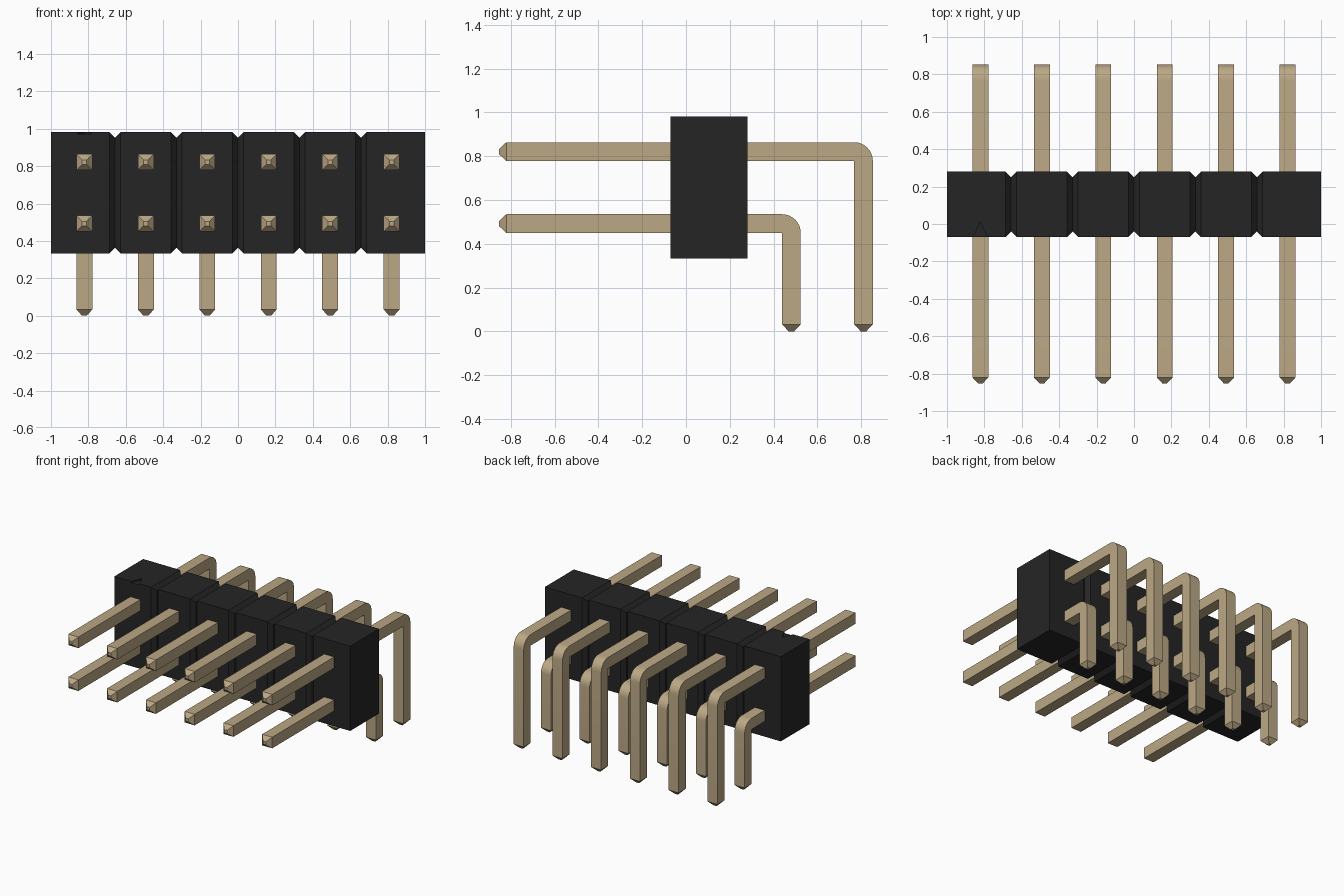
import bpy, bmesh, math

if "Cube" in bpy.data.objects:
    bpy.data.objects.remove(bpy.data.objects["Cube"])

PITCH = 0.3286      # pin spacing
H = 0.0425          # half pin width
TIP = 0.012         # half width of pin tip
TAPER = 0.033       # length of the pointed ends


def material(name, rgb):
    m = bpy.data.materials.new(name)
    m.diffuse_color = (*rgb, 1)
    m.use_nodes = True
    m.node_tree.nodes["Principled BSDF"].inputs["Base Color"].default_value = m.diffuse_color
    return m


BLACK = material("black plastic", (0.019, 0.0185, 0.0185))
GOLD = material("pale gold metal", (0.50, 0.39, 0.235))


def loft(name, rings, mat):
    """Skin a closed solid through a list of four-point rings."""
    bm = bmesh.new()
    vs = [[bm.verts.new(p) for p in r] for r in rings]
    for a, b in zip(vs, vs[1:]):
        for i in range(4):
            j = (i + 1) % 4
            bm.faces.new((a[i], a[j], b[j], b[i]))
    bm.faces.new(vs[0])
    bm.faces.new(vs[-1][::-1])
    bmesh.ops.remove_doubles(bm, verts=bm.verts[:], dist=1e-5)
    bmesh.ops.recalc_face_normals(bm, faces=bm.faces[:])
    me = bpy.data.meshes.new(name)
    bm.to_mesh(me)
    bm.free()
    me.materials.append(mat)
    ob = bpy.data.objects.new(name, me)
    bpy.context.collection.objects.link(ob)
    return ob


# Housing: long block with a V groove around it between segments
def body_ring(x, d):
    y0, y1, z0, z1 = -0.07 + d, 0.28 - d, 0.333 + d, 0.982 - d
    return [(x, y0, z0), (x, y1, z0), (x, y1, z1), (x, y0, z1)]


G = 0.03
rings = [body_ring(-1, 0)]
for k in range(-2, 3):
    b = k * PITCH
    rings += [body_ring(b - G, 0), body_ring(b, G), body_ring(b + G, 0)]
rings.append(body_ring(1, 0))
housing = loft("housing", rings, BLACK)

# First-pin mark: shallow triangular recess in the top front edge
mx = -2.5 * PITCH
cutter = loft("mark_cutter", [
    [(mx - 0.051, -0.10, z), (mx + 0.051, -0.10, z),
     (mx + 0.0005, 0.01, z), (mx - 0.0005, 0.01, z)] for z in (0.972, 1.02)], BLACK)
mod = housing.modifiers.new("mark", 'BOOLEAN')
mod.operation = 'DIFFERENCE'
mod.solver = 'EXACT'
mod.object = cutter
bpy.context.view_layer.objects.active = housing
housing.select_set(True)
bpy.ops.object.modifier_apply(modifier="mark")
bpy.data.objects.remove(cutter)
housing.select_set(False)


# Right-angle pins: pointed ends, sharp inner corner, rounded outer corner
def pin(name, yc, zc):
    def front(y, h):
        return [(-h, y, zc - h), (h, y, zc - h), (h, y, zc + h), (-h, y, zc + h)]

    def foot(z, h):
        return [(-h, yc - h, z), (h, yc - h, z), (h, yc + h, z), (-h, yc + h, z)]

    r = [front(-0.853, TIP), front(-0.853 + TAPER, H)]
    py, pz = yc - H, zc - H
    for i in range(9):
        t = math.pi / 2 * i / 8
        oy, oz = py + 2 * H * math.sin(t), pz + 2 * H * math.cos(t)
        r.append([(-H, py, pz), (H, py, pz), (H, oy, oz), (-H, oy, oz)])
    r += [foot(TAPER, H), foot(0, TIP)]
    return loft(name, r, GOLD)


for row, yc, zc in (("upper_pin", 0.81, 0.821), ("lower_pin", 0.481, 0.4925)):
    first = pin(row + "_1", yc, zc)
    bpy.ops.object.select_all(action='DESELECT')
    first.select_set(True)
    bpy.context.view_layer.objects.active = first
    bpy.ops.object.shade_smooth_by_angle(angle=math.radians(30))
    for i in range(6):
        ob = first
        if i:
            ob = first.copy()
            ob.name = f"{row}_{i + 1}"
            bpy.context.collection.objects.link(ob)
        ob.location.x = (i - 2.5) * PITCH
